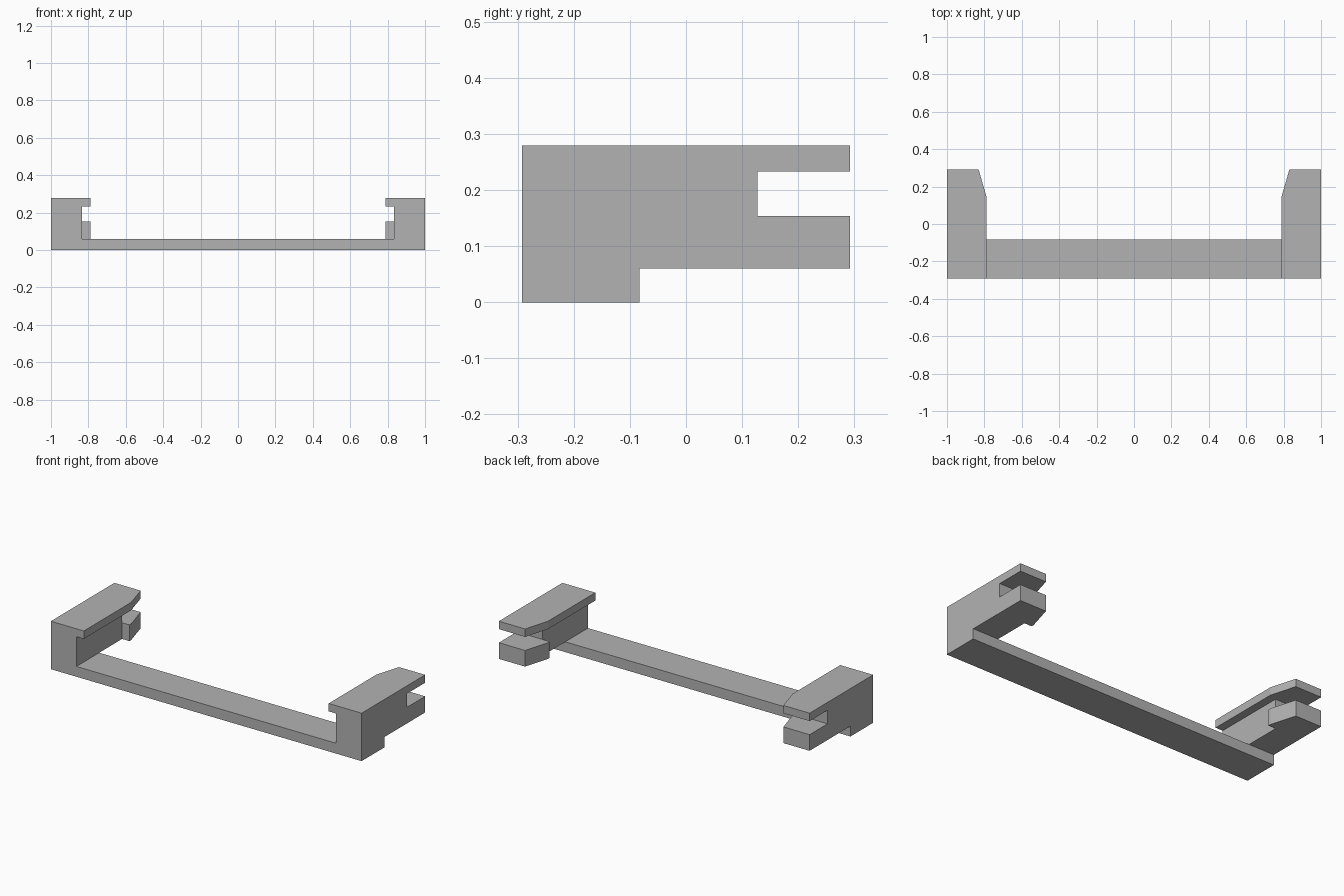
import bpy
import bmesh
from mathutils import Vector

default = bpy.data.objects.get("Cube")
if default:
    bpy.data.objects.remove(default, do_unlink=True)

grey = bpy.data.materials.new("plain_grey")
grey.use_nodes = True
colour = (0.45, 0.45, 0.45, 1)
grey.diffuse_color = colour
grey.node_tree.nodes["Principled BSDF"].inputs["Base Color"].default_value = colour


def prism(name, outline, direction, mirrored=True):
    """Extrude a flat outline along a direction, optionally mirrored across x."""
    bm = bmesh.new()
    face = bm.faces.new([bm.verts.new(p) for p in outline])
    result = bmesh.ops.extrude_face_region(bm, geom=[face], use_keep_orig=True)
    verts = [g for g in result["geom"] if isinstance(g, bmesh.types.BMVert)]
    bmesh.ops.translate(bm, verts=verts, vec=Vector(direction))
    bmesh.ops.recalc_face_normals(bm, faces=bm.faces)
    mesh = bpy.data.meshes.new(name)
    bm.to_mesh(mesh)
    bm.free()
    mesh.materials.append(grey)
    obj = bpy.data.objects.new(name, mesh)
    bpy.context.collection.objects.link(obj)
    if mirrored:
        obj.modifiers.new("Mirror", 'MIRROR')
    return obj


# Shared dimensions
FRONT, BACK, BAR_BACK = -0.292, 0.292, -0.083
INNER, WALL, OUTER = 0.788, 0.835, 1.0
NOTCH, TAPER = 0.127, 0.144
BAR_TOP, NOTCH_LOW, NOTCH_HIGH, TOP = 0.06, 0.154, 0.233, 0.279

# Cross bar joining both brackets
prism("cross_bar",
      [(-WALL, FRONT, 0), (WALL, FRONT, 0), (WALL, FRONT, BAR_TOP), (-WALL, FRONT, BAR_TOP)],
      (0, BAR_BACK - FRONT, 0), mirrored=False)

# Side walls with a foot and an open slot at the back
side_profile = [(FRONT, 0), (BAR_BACK, 0), (BAR_BACK, BAR_TOP), (BACK, BAR_TOP),
                (BACK, NOTCH_LOW), (NOTCH, NOTCH_LOW), (NOTCH, NOTCH_HIGH),
                (BACK, NOTCH_HIGH), (BACK, TOP), (FRONT, TOP)]
prism("side_wall", [(WALL, y, z) for y, z in side_profile], (OUTER - WALL, 0, 0))


# Inward lips, tapered towards the back
def lip(name, start, low, high):
    plan = [(WALL, start), (INNER, start), (INNER, TAPER), (WALL - 0.004, BACK), (WALL, BACK)]
    prism(name, [(x, y, low) for x, y in plan], (0, 0, high - low))


lip("top_lip", FRONT, NOTCH_HIGH, TOP)
lip("lower_catch", NOTCH, BAR_TOP, NOTCH_LOW)
